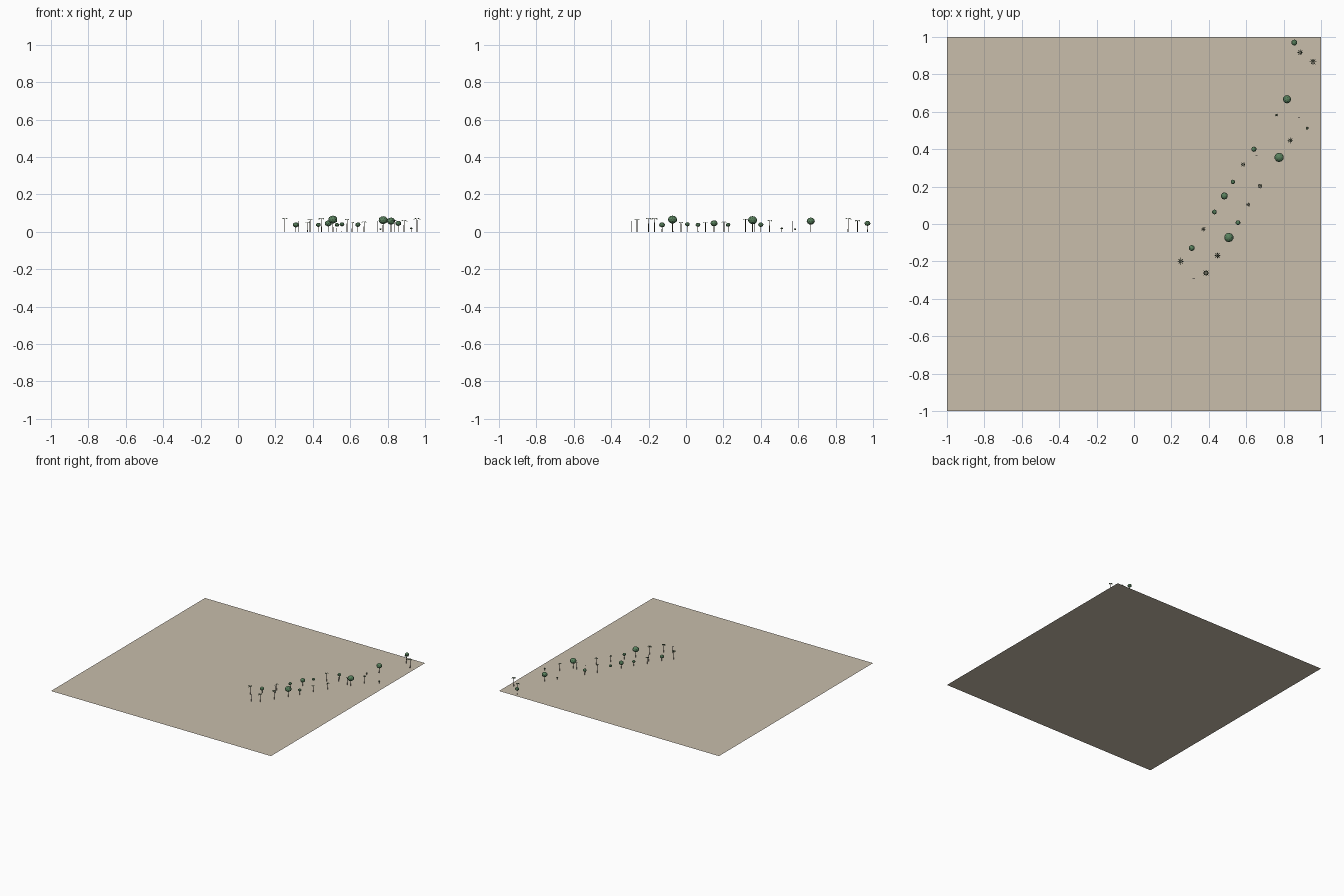
import bpy, bmesh, math
from mathutils import Matrix, Vector

if "Cube" in bpy.data.objects:
    bpy.data.objects.remove(bpy.data.objects["Cube"])


def material(name, rgb):
    m = bpy.data.materials.new(name)
    m.diffuse_color = (*rgb, 1)
    m.use_nodes = True
    m.node_tree.nodes["Principled BSDF"].inputs["Base Color"].default_value = m.diffuse_color
    return m


SAND = material("sand", (0.58, 0.51, 0.41))
LEAF = material("leaf", (0.10, 0.22, 0.11))
FROND = material("frond", (0.07, 0.12, 0.06))
BARK = material("bark", (0.12, 0.10, 0.07))
METAL = material("metal", (0.10, 0.10, 0.10))


def finish(bm, name, mat):
    me = bpy.data.meshes.new(name)
    bm.to_mesh(me)
    bm.free()
    me.materials.append(mat)
    ob = bpy.data.objects.new(name, me)
    bpy.context.collection.objects.link(ob)
    return ob


def post(name, x, y, h, r1, r2, mat):
    bm = bmesh.new()
    bmesh.ops.create_cone(bm, cap_ends=True, segments=6, radius1=r1, radius2=r2, depth=h,
                          matrix=Matrix.Translation((x, y, h / 2)))
    return finish(bm, name, mat)


def ball(name, x, y, z, r, rz, mat, sub=2):
    bm = bmesh.new()
    bmesh.ops.create_icosphere(bm, subdivisions=sub, radius=1,
                               matrix=Matrix.Translation((x, y, z)) @ Matrix.Diagonal((r, r, rz, 1)))
    return finish(bm, name, mat)


def round_tree(x, y, z, r):
    post("tree_trunk", x, y, z, r * 0.12, r * 0.08, BARK)
    ball("tree_crown", x, y, z, r, r * 0.86, LEAF)


def palm(x, y, h, r):
    post("palm_trunk", x, y, h, 0.0024, 0.0015, BARK)
    bm = bmesh.new()
    # eight folded, drooping fronds
    for i in range(8):
        a = math.tau * i / 8
        d = Vector((math.cos(a), math.sin(a), 0))
        s = Vector((-d.y, d.x, 0))
        o = Vector((x, y, h))
        up = Vector((0, 0, 1))
        root = bm.verts.new(o)
        tip = bm.verts.new(o + d * r - up * r * 0.25)
        mid = bm.verts.new(o + d * r * 0.5 + up * r * 0.15)
        left = bm.verts.new(o + d * r * 0.5 + s * r * 0.13)
        right = bm.verts.new(o + d * r * 0.5 - s * r * 0.13)
        bm.faces.new((root, mid, left))
        bm.faces.new((mid, tip, left))
        bm.faces.new((root, right, mid))
        bm.faces.new((right, tip, mid))
    finish(bm, "palm_fronds", FROND)


def lamp(x, y, h=0.057):
    post("lamp_post", x, y, h, 0.0012, 0.0008, METAL)
    bm = bmesh.new()
    bmesh.ops.create_cube(bm, size=1, matrix=Matrix.Translation((x - 0.005, y, h))
                          @ Matrix.Diagonal((0.012, 0.0018, 0.0015, 1)))
    finish(bm, "lamp_arm", METAL)


# flat square ground
bm = bmesh.new()
bmesh.ops.create_grid(bm, x_segments=1, y_segments=1, size=1)
finish(bm, "ground", SAND)

# round trees: x, y, crown height, crown radius
for t in [(.857, .97, .045, .016), (.818, .667, .057, .022), (.776, .356, .062, .025),
          (.641, .40, .038, .014), (.529, .225, .037, .012), (.483, .15, .045, .019),
          (.43, .064, .037, .013), (.556, .007, .04, .013), (.507, -.072, .065, .025),
          (.309, -.128, .037, .016)]:
    round_tree(*t)

# palms: x, y, height, frond length
for p in [(.888, .917, .06, .018), (.957, .867, .07, .02), (.835, .447, .06, .017),
          (.583, .318, .067, .015), (.674, .203, .052, .016), (.610, .104, .051, .014),
          (.371, -.027, .051, .015), (.446, -.168, .07, .02), (.25, -.20, .07, .02),
          (.385, -.262, .064, .02)]:
    palm(*p)

# street lamps along the path
for x, y in [(.887, .57), (.745, .353), (.66, .367), (.385, -.067), (.325, -.292)]:
    lamp(x, y)

# small shrubs
ball("shrub", .926, .511, .018, .008, .005, FROND, 1)
ball("shrub", .762, .583, .014, .007, .005, FROND, 1)
post("shrub_stem", .926, .511, .018, .001, .001, BARK)
post("shrub_stem", .762, .583, .014, .001, .001, BARK)
